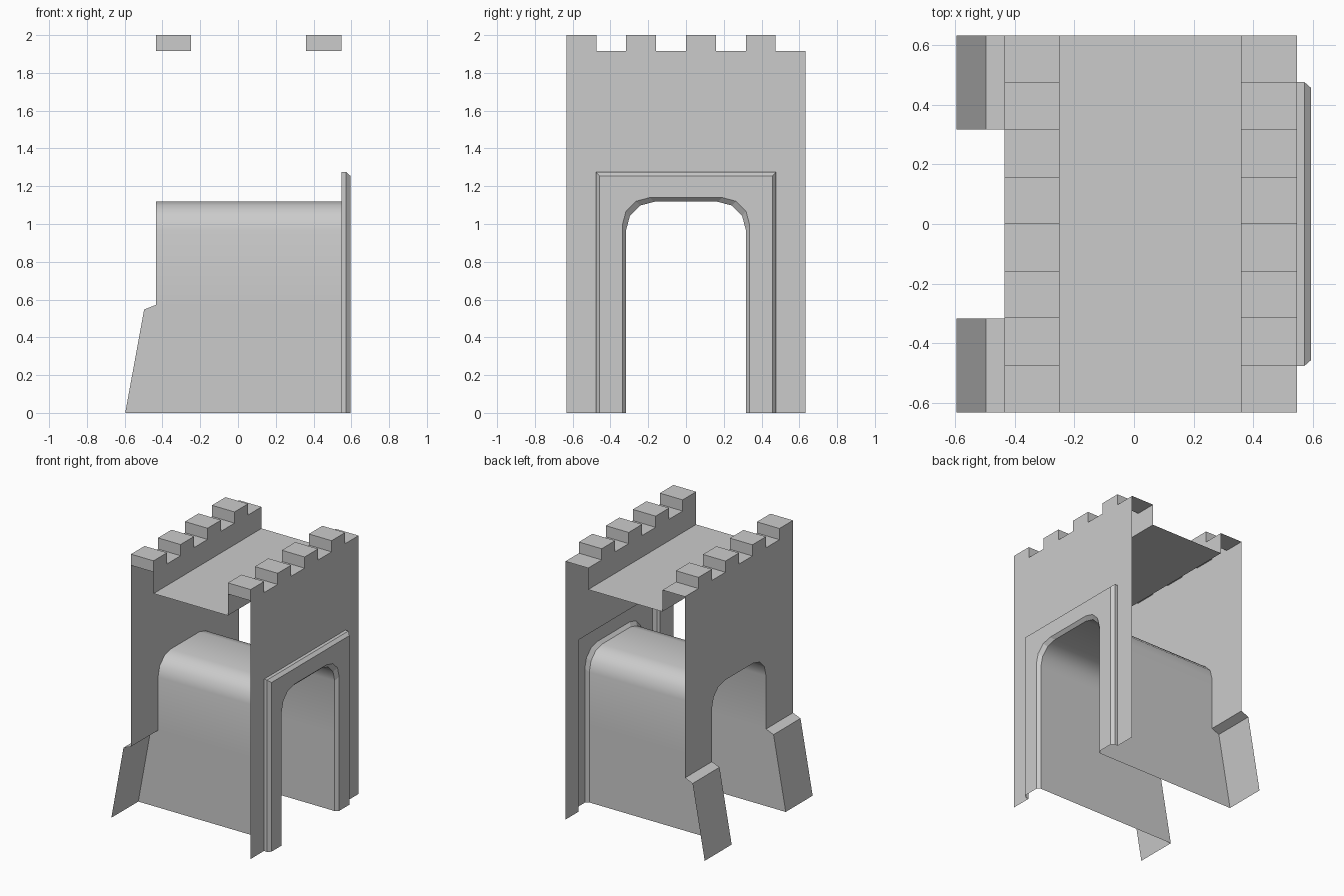
import bpy, bmesh, math

if "Cube" in bpy.data.objects:
    bpy.data.objects.remove(bpy.data.objects["Cube"])

XB, XF = -0.435, 0.547          # rear and front wall planes
W, WALL_TOP, TOP, DECK = 0.633, 1.917, 2.0, 1.757
GATE = 0.317                    # half width of the passage
LEDGE = 0.572                   # top of the rear buttresses


def make(name, quads, smooth=None):
    """Mesh object from a list of faces given as points; doubles are merged."""
    bm = bmesh.new()
    for q in quads:
        pts = []
        for p in q:
            if p not in pts:
                pts.append(p)
        if len(pts) > 2:
            bm.faces.new([bm.verts.new(p) for p in pts])
    bmesh.ops.remove_doubles(bm, verts=bm.verts[:], dist=1e-4)
    me = bpy.data.meshes.new(name)
    bm.to_mesh(me)
    bm.free()
    ob = bpy.data.objects.new(name, me)
    bpy.context.collection.objects.link(ob)
    if smooth:
        bpy.ops.object.select_all(action='DESELECT')
        ob.select_set(True)
        bpy.context.view_layer.objects.active = ob
        bpy.ops.object.shade_smooth_by_angle(angle=math.radians(smooth))
    return ob


def loop(x, half, top, r=0.0, bottom=0.0):
    """Ten-point doorway outline with corner radius r (r = 0 is square)."""
    side = [(half, bottom)]
    for i in range(4):
        a = math.radians(30 * i)
        side.append((half - r + r * math.cos(a), top - r + r * math.sin(a)))
    side += [(-y, z) for y, z in reversed(side)]
    return [(x, y, z) for y, z in side]


def loft(*loops):
    return [(a[i], a[i + 1], b[i + 1], b[i])
            for a, b in zip(loops, loops[1:]) for i in range(len(a) - 1)]


# front wall around the door surround
make("front_wall", loft(loop(XF, W, WALL_TOP), loop(XF, 0.477, 1.275)))

# raised, chamfered door surround
make("door_surround", loft(
    loop(XF, 0.477, 1.275), loop(0.572, 0.477, 1.275),
    loop(0.595, 0.457, 1.255), loop(0.595, 0.337, 1.14, 0.145),
    loop(0.572, GATE, 1.118, 0.15)))

# passage through the gate, with lower side panels reaching into the buttresses
tunnel = loft(loop(0.572, GATE, 1.118, 0.15, LEDGE), loop(XB, GATE, 1.118, 0.15, LEDGE))
slope = [(XB, LEDGE), (-0.497, 0.547), (-0.597, 0.0)]
outline = [(0.572, 0.0), (0.572, LEDGE)] + slope
tunnel.append([(x, GATE, z) for x, z in outline])
tunnel.append([(x, -GATE, z) for x, z in reversed(outline)])
make("passage", tunnel, smooth=35)

# rear wall above the buttresses
make("rear_wall", loft(loop(XB, GATE, 1.118, 0.15, LEDGE),
                       loop(XB, W, WALL_TOP, 0, LEDGE)))

# sloped rear buttresses
for name, y0, y1 in (("buttress_right", -W, -GATE), ("buttress_left", GATE, W)):
    make(name, [((a[0], y0, a[1]), (a[0], y1, a[1]), (b[0], y1, b[1]), (b[0], y0, b[1]))
                for a, b in zip(slope, slope[1:])][::1]).data.flip_normals()

# crenellated parapets, hollow below
for name, xo, xi in (("front_parapet", XF, 0.36), ("rear_parapet", XB, -0.25)):
    faces = []
    step = 2 * W / 8
    for k in range(8):
        y0, y1 = -W + k * step, -W + (k + 1) * step
        h = WALL_TOP if k % 2 else TOP
        faces.append([(xi, y0, h), (xo, y0, h), (xo, y1, h), (xi, y1, h)])
        faces.append([(xi, y0, DECK), (xi, y0, h), (xi, y1, h), (xi, y1, DECK)])
        if k % 2 == 0:
            faces.append([(xo, y0, WALL_TOP), (xo, y1, WALL_TOP), (xo, y1, h), (xo, y0, h)])
        riser = [(xi, y0, WALL_TOP), (xo, y0, WALL_TOP), (xo, y0, TOP), (xi, y0, TOP)]
        faces.append(riser[::-1] if k % 2 else riser)
    if xo < xi:
        faces = [f[::-1] for f in faces]
    make(name, faces)

# roof deck
make("roof_deck", [[(-0.25, -W, DECK), (0.36, -W, DECK), (0.36, W, DECK), (-0.25, W, DECK)]])
